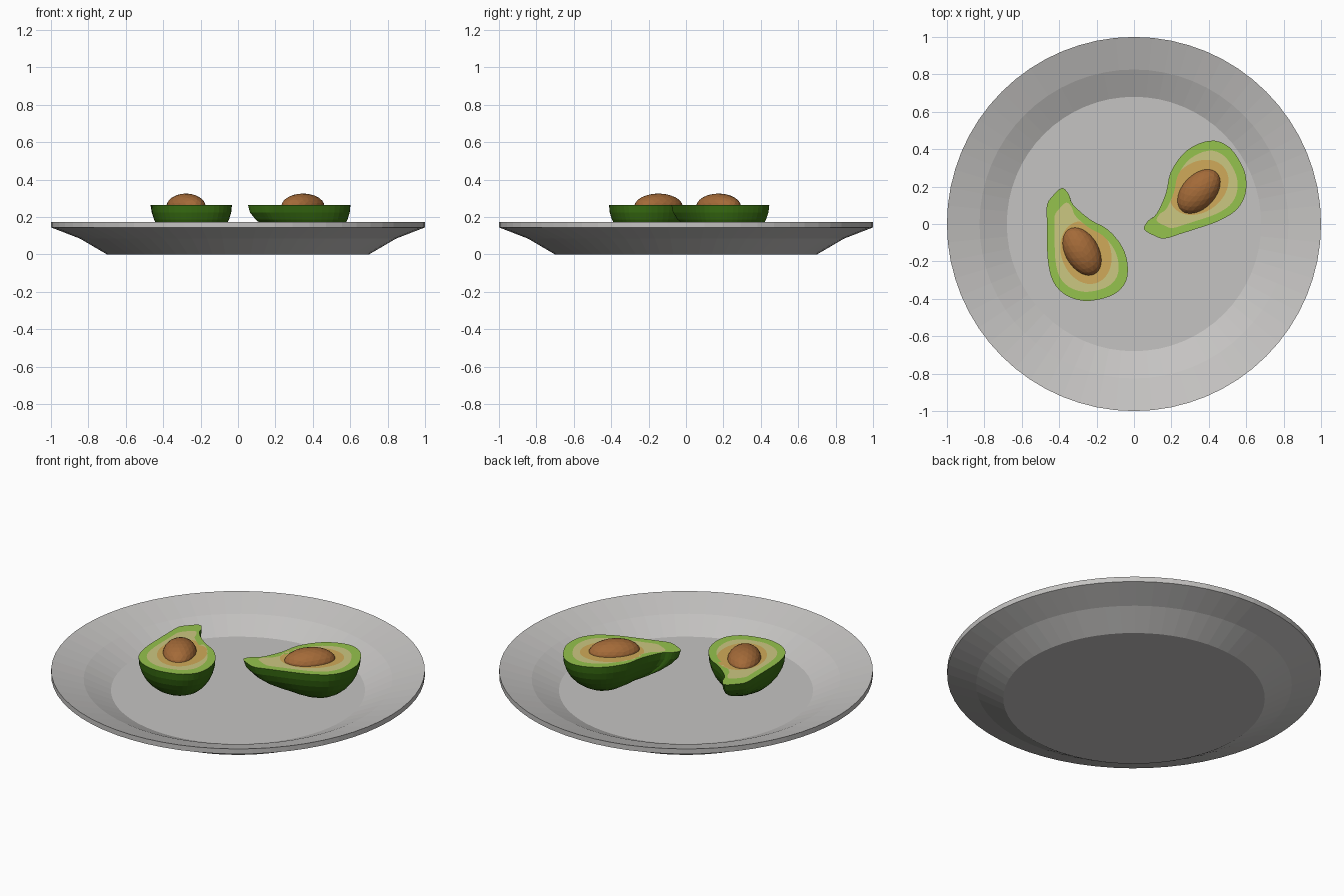
import bpy, bmesh, math
from mathutils import Vector, Matrix

if "Cube" in bpy.data.objects:
    bpy.data.objects.remove(bpy.data.objects["Cube"])


def material(name, rgb):
    m = bpy.data.materials.new(name)
    m.diffuse_color = (*rgb, 1)
    m.use_nodes = True
    m.node_tree.nodes["Principled BSDF"].inputs["Base Color"].default_value = m.diffuse_color
    return m


GREY = material("plate grey", (0.56, 0.55, 0.54))
SKIN = material("skin dark green", (0.04, 0.155, 0.006))
GREEN = material("flesh green", (0.30, 0.54, 0.075))
PALE = material("flesh pale", (0.60, 0.57, 0.22))
TAN = material("flesh tan", (0.63, 0.40, 0.10))
BROWN = material("pit brown", (0.37, 0.145, 0.04))


def finish(bm, name, mats):
    bmesh.ops.recalc_face_normals(bm, faces=bm.faces)
    me = bpy.data.meshes.new(name)
    bm.to_mesh(me)
    bm.free()
    for m in mats:
        me.materials.append(m)
    ob = bpy.data.objects.new(name, me)
    bpy.context.collection.objects.link(ob)
    return ob


def bridge(bm, a, b, mat=0):
    n = len(a)
    for i in range(n):
        bm.faces.new((a[i], a[(i + 1) % n], b[(i + 1) % n], b[i])).material_index = mat


# Plate: lathed profile with flat base, two sloped bands and a thick rim
profile = [(0.70, 0), (0.845, 0.085), (1, 0.145), (1, 0.175), (0.826, 0.122), (0.68, 0.055)]
SIDES = 64
bm = bmesh.new()
rings = [[bm.verts.new((r * math.cos(2 * math.pi * i / SIDES), r * math.sin(2 * math.pi * i / SIDES), z))
          for i in range(SIDES)] for r, z in profile]
for lower, upper in zip(rings, rings[1:]):
    bridge(bm, lower, upper)
bm.faces.new(rings[0])
bm.faces.new(rings[-1])
finish(bm, "plate", [GREY])

# Avocado outline as seen from above, starting at the stem tip
CONTROL = [Vector(p) for p in (
    (-.385, .193), (-.348, .158), (-.326, .104), (-.235, .024), (-.139, -.03), (-.064, -.12),
    (-.034, -.215), (-.043, -.307), (-.1, -.372), (-.19, -.404), (-.278, -.41), (-.37, -.377),
    (-.433, -.307), (-.46, -.2), (-.465, -.083), (-.466, .02), (-.465, .104), (-.433, .152))]
BULB = Vector((-.25, -.19))
PIT = Vector((-.278, -.147))
TOP, DEPTH = 0.265, 0.213


def smooth_loop(pts, steps):
    out, n = [], len(pts)
    for i in range(n):
        a, b, c, d = (pts[(i + k) % n] for k in (-1, 0, 1, 2))
        for s in range(steps):
            t = s / steps
            out.append(0.5 * (2 * b + (c - a) * t + (2 * a - 5 * b + 4 * c - d) * t * t
                              + (3 * b - a - 3 * c + d) * t ** 3))
    return out


OUTLINE = smooth_loop(CONTROL, 3)


def ellipse_point(p, centre, a, b, tilt):
    # point of a tilted ellipse in the direction of p
    ang = math.atan2(p.y - centre.y, p.x - centre.x)
    r = a * b / math.hypot(b * math.cos(ang - tilt), a * math.sin(ang - tilt))
    return centre + r * Vector((math.cos(ang), math.sin(ang)))


def avocado(label, placement):
    bm = bmesh.new()

    def ring(points, z):
        return [bm.verts.new((p.x, p.y, z)) for p in points]

    # skin: rings shrink towards the bulb, faster at the neck so it stays shallow
    rim = ring(OUTLINE, TOP)
    last = rim
    for k in range(1, 9):
        t = math.radians(90) * k / 8.3
        pts = [BULB + (p - BULB) * math.cos(t) ** max(1, (p - BULB).length / 0.22) for p in OUTLINE]
        nxt = ring(pts, TOP - DEPTH * math.sin(t))
        bridge(bm, last, nxt)
        last = nxt
    bm.faces.new(last)
    # cut face: green, pale and tan bands
    c = Vector((-.27, -.18))
    pale = ring([c + (p - c) * 0.79 for p in OUTLINE], TOP)
    tan = ring([ellipse_point(p, Vector((-.257, -.153)), .172, .132, math.radians(110)) for p in OUTLINE], TOP)
    bridge(bm, rim, pale, 1)
    bridge(bm, pale, tan, 2)
    bm.faces.new(tan).material_index = 3
    finish(bm, label + "_avocado_half", [SKIN, GREEN, PALE, TAN]).matrix_world = placement

    # pit: tilted ellipsoid standing out of the cut face
    bm = bmesh.new()
    shape = (Matrix.Translation((PIT.x, PIT.y, 0.255)) @ Matrix.Rotation(math.radians(120), 4, 'Z')
             @ Matrix.Diagonal((.141, .091, .071, 1)))
    bmesh.ops.create_icosphere(bm, subdivisions=3, radius=1, matrix=shape)
    finish(bm, label + "_pit", [BROWN]).matrix_world = placement


avocado("left", Matrix.Identity(4))
avocado("right", Matrix.Translation((.347, .174, 0)) @ Matrix.Rotation(math.radians(107), 4, 'Z')
        @ Matrix.Translation((-PIT.x, -PIT.y, 0)))
